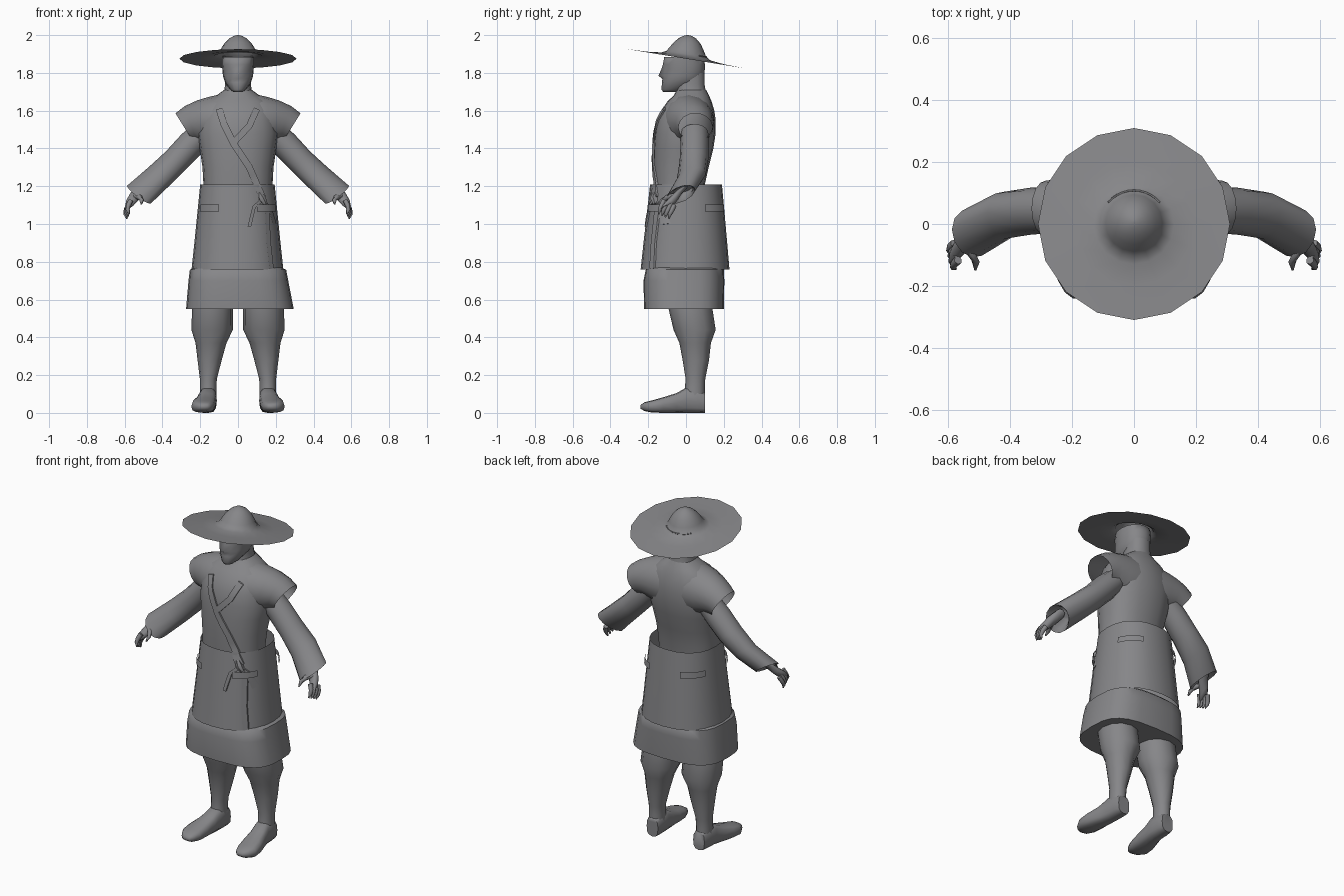
import bpy, bmesh, math
from mathutils import Vector
from mathutils.bvhtree import BVHTree

if "Cube" in bpy.data.objects:
    bpy.data.objects.remove(bpy.data.objects["Cube"])

cloth = bpy.data.materials.new("plain_grey")
cloth.diffuse_color = (0.24, 0.24, 0.25, 1)
cloth.use_nodes = True
cloth.node_tree.nodes["Principled BSDF"].inputs["Base Color"].default_value = cloth.diffuse_color


def finish(name, bm, mirror=False, angle=50):
    bmesh.ops.recalc_face_normals(bm, faces=bm.faces)
    me = bpy.data.meshes.new(name)
    bm.to_mesh(me)
    bm.free()
    me.materials.append(cloth)
    for p in me.polygons:
        p.use_smooth = True
    me.set_sharp_from_angle(angle=math.radians(angle))
    ob = bpy.data.objects.new(name, me)
    bpy.context.collection.objects.link(ob)
    if mirror:
        ob.modifiers.new("mirror", "MIRROR")
    return ob


def ring(c, u, v, n=16, p=2.0):
    """Rounded section around c, spanned by half-axes u and v."""
    c, u, v = Vector(c), Vector(u), Vector(v)
    out = []
    for i in range(n):
        a = 2 * math.pi * i / n
        ca, sa = math.cos(a), math.sin(a)
        out.append(c + u * math.copysign(abs(ca) ** (2 / p), ca)
                   + v * math.copysign(abs(sa) ** (2 / p), sa))
    return out


def loft(name, rings, caps=(False, False), **kw):
    bm = bmesh.new()
    rows = [[bm.verts.new(q) for q in r] for r in rings]
    for a, b in zip(rows, rows[1:]):
        for i in range(len(a)):
            j = (i + 1) % len(a)
            bm.faces.new((a[i], a[j], b[j], b[i]))
    for flag, row in zip(caps, (rows[0], rows[-1])):
        if flag:
            bm.faces.new(row)
    return finish(name, bm, **kw)


def level(z, cx, rx, yf, yb, n=20, p=2.3):
    """Horizontal section given by half width and front/back limits."""
    return ring((cx, (yf + yb) / 2, z), (rx, 0, 0), (0, (yb - yf) / 2, 0), n, p)


def tube(name, pts, radii, n=6, **kw):
    pts = [Vector(p) for p in pts]
    rings = []
    for i, p in enumerate(pts):
        t = (pts[min(i + 1, len(pts) - 1)] - pts[max(i - 1, 0)]).normalized()
        u = t.cross(Vector((0.2, 1, 0.1))).normalized()
        rings.append(ring(p, u * radii[i], t.cross(u) * radii[i], n))
    return loft(name, rings, (True, True), **kw)


# Wide tilted hat: sixteen-sided brim with a softly peaked crown
hat = []
for r, h, tilt in ((.31, 0, 1), (.2, .004, 1), (.13, .012, 1), (.105, .026, .9), (.092, .05, .6),
                   (.072, .082, .3), (.047, .107, .1), (.022, .121, 0), (.004, .125, 0)):
    hat.append([Vector((q.x, q.y + .008 * (1 - tilt), 1.875 + h - .164 * tilt * q.y))
                for q in ring((0, 0, 0), (r, 0, 0), (0, r, 0))])
loft("hat", hat, (False, True), angle=80)
arc = [math.radians(a) for a in range(40, 141, 10)]
tube("hat_cord", [(.109 * math.cos(a), .109 * math.sin(a), 1.902 - .018 * math.sin(a)) for a in arc],
     [.004] * len(arc), 5)

# Head with a nose pulled out of the front edge, and neck
head = [level(*q, n=16, p=2.2) for q in (
    (1.698, 0, .024, -.12, -.05), (1.712, 0, .042, -.13, 0), (1.75, 0, .069, -.127, .07),
    (1.768, 0, .075, -.125, .085), (1.785, 0, .08, -.124, .095), (1.82, 0, .083, -.118, .1),
    (1.845, 0, .086, -.122, .1), (1.885, 0, .085, -.115, .095))]
head[4][12].y -= .022
head[5][12].y -= .012
loft("head", head, (True, True), angle=85)
loft("neck", [level(*q, n=14) for q in (
    (1.63, 0, .1, -.07, .12), (1.69, 0, .075, -.055, .108), (1.74, 0, .068, -.055, .1), (1.80, 0, .067, -.05, .1))])

# Tunic body
tunic = loft("tunic", [level(*q) for q in (
    (1.10, 0, .178, -.17, .09), (1.21, 0, .183, -.172, .1), (1.3, 0, .188, -.175, .12),
    (1.4, 0, .203, -.172, .145), (1.48, 0, .214, -.166, .157), (1.55, 0, .205, -.155, .157),
    (1.6, 0, .195, -.132, .15), (1.65, 0, .165, -.098, .135), (1.68, 0, .115, -.065, .122),
    (1.71, 0, .073, -.048, .107))], (True, False), angle=70)

# Shoulders sloping from the neck to a flared cap over each long sleeve
loft("shoulder_cap", [
    ring((.06, .015, 1.54), (0, 0, .145), (0, .135, 0)),
    ring((.1, .014, 1.54), (0, 0, .145), (0, .137, 0)),
    ring((.15, .02, 1.54), (.005, 0, .133), (0, .13, 0)),
    ring((.205, .032, 1.54), (.012, 0, .114), (0, .115, 0)),
    ring((.25, .044, 1.53), (.032, 0, .094), (0, .1, 0)),
    ring((.285, .05, 1.512), (.046, 0, .074), (0, .09, 0))], mirror=True, angle=80)
loft("sleeve", [
    ring((.19, .045, 1.48), (.045, 0, .05), (0, .074, 0), 12),
    ring((.25, .045, 1.42), (.05, 0, .054), (0, .074, 0), 12),
    ring((.33, .042, 1.335), (.051, 0, .05), (0, .076, .005), 12),
    ring((.42, .028, 1.25), (.054, .01, .05), (0, .076, .01), 12),
    ring((.524, -.03, 1.156), (.064, .012, .046), (0, .077, .018), 12),
    ring((.515, -.024, 1.165), (.052, .01, .037), (0, .06, .015), 12),
    ring((.48, 0, 1.195), (.03, .006, .024), (0, .04, .01), 12)], (False, True), mirror=True)

# Hands with curled fingers and thumb
loft("palm", [
    ring((.515, -.02, 1.185), (.026, 0, .012), (0, .03, .012), 8),
    ring((.545, -.055, 1.148), (.026, 0, .014), (-.008, .034, .016), 8),
    ring((.572, -.085, 1.112), (.019, 0, .014), (-.012, .045, .02), 8),
    ring((.583, -.095, 1.095), (.013, 0, .01), (-.01, .038, .016), 8)], (True, True), mirror=True, angle=70)
for i in range(4):
    y, z, x = -.063 - .018 * i, 1.088 + .008 * i, -.004 * i
    tube("finger", [(.58 + x, y, z + .012), (.593 + x, y - .012, z - .015),
                    (.596 + x, y - .022, z - .036), (.588 + x, y - .028, z - .06)],
         [.014, .013, .011, .004], mirror=True, angle=70)
tube("thumb", [(.545, -.06, 1.15), (.522, -.095, 1.143), (.51, -.125, 1.125), (.512, -.148, 1.105)],
     [.018, .016, .012, .004], mirror=True, angle=70)

# Waist wrap and wider lower skirt, closed underneath
wrap = loft("waist_wrap", [level(*q, n=24) for q in (
    (1.21, -.003, .197, -.19, .19), (1.06, -.003, .212, -.207, .204),
    (.9, -.003, .228, -.225, .218), (.76, -.003, .243, -.24, .23))])
loft("lower_skirt", [level(*q, n=24, p=3) for q in (
    (.785, 0, .2, -.19, .17), (.758, 0, .255, -.213, .2), (.7, .002, .264, -.225, .203),
    (.55, .01, .285, -.222, .2))], (False, True))

# Thin belt pieces hugging the corners of the waist
for k in range(4):
    bm, rows = bmesh.new(), []
    for j in range(7):
        a = math.radians(45 + 90 * k - 21 + 7 * j)
        ca, sa = math.cos(a), math.sin(a)
        rows.append([bm.verts.new((math.copysign(abs(ca) ** .85 * r, ca), math.copysign(abs(sa) ** .85 * r, sa), z))
                     for r, z in ((.219, 1.066), (.2155, 1.102))])
    for a, b in zip(rows, rows[1:]):
        bm.faces.new((a[0], b[0], b[1], a[1]))
    finish("belt_piece", bm)

# Sash and ties laid over the front of the garments
trees = []
for ob in (tunic, wrap):
    bm = bmesh.new()
    bm.from_mesh(ob.data)
    trees.append(BVHTree.FromBMesh(bm))
    bm.free()


def front(x, z, last):
    hits = [t.ray_cast(Vector((x, -1, z)), Vector((0, 1, 0)))[0] for t in trees]
    ys = [h.y for h in hits if h]
    return min(ys) if ys else last


def ribbon(name, pts, width):
    """Flat band with turned-in edges, following the cloth below it."""
    path = []
    for (x0, z0), (x1, z1) in zip(pts, pts[1:]):
        path += [(x0 + (x1 - x0) * i / 4, z0 + (z1 - z0) * i / 4) for i in range(4)]
    path.append(pts[-1])
    rings, last = [], -.12
    for i, (x, z) in enumerate(path):
        a, b = path[max(i - 1, 0)], path[min(i + 1, len(path) - 1)]
        d = Vector((b[0] - a[0], b[1] - a[1])).normalized() * width / 2
        lo, hi = [], []
        for s in (-1, 1):
            px, pz = x - s * d.y, z + s * d.x
            last = front(px, pz, last)
            lo.append(Vector((px, last + .004, pz)))
            hi.append(Vector((px, last - .009, pz)))
        rings.append([lo[0], hi[0], hi[1], lo[1]])
    loft(name, rings, (True, True), angle=40)


ribbon("sash", [(-.1, 1.61), (-.075, 1.53), (-.02, 1.42), (.06, 1.3), (.13, 1.14)], .036)
ribbon("collar_band", [(.1, 1.61), (.06, 1.52), (-.015, 1.44)], .034)
ribbon("long_tie", [(.13, 1.14), (.155, 1.06), (.163, .9), (.178, .765)], .022)
ribbon("inner_tie", [(.13, 1.13), (.085, 1.09), (.06, .985)], .018)
ribbon("outer_tie", [(.13, 1.13), (.17, 1.08), (.195, 1.0)], .018)
ky = front(.13, 1.13, -.15)
tube("knot", [(.112, ky - .004, 1.165), (.128, ky - .01, 1.135), (.145, ky - .002, 1.105)], [.012, .021, .012])

# Baggy knee breeches, calves and shoes
loft("leg", [level(*q, n=12, p=2.1) for q in (
    (.78, .125, .1, -.1, .13), (.55, .135, .108, -.092, .14), (.44, .137, .11, -.066, .157),
    (.37, .143, .082, -.035, .132), (.28, .15, .064, -.018, .122), (.18, .157, .045, -.002, .102),
    (.13, .158, .044, -.006, .1), (.05, .158, .044, -.01, .1))], mirror=True)
loft("shoe", [ring((cx, y, (h + b) / 2), (w, 0, 0), (0, 0, (h - b) / 2), 12, 2.8) for y, cx, w, h, b in (
    (.1, .156, .038, .11, 0), (.06, .158, .046, .13, 0), (.0, .16, .048, .133, 0), (-.05, .168, .053, .105, 0),
    (-.12, .18, .062, .083, 0), (-.18, .186, .061, .066, .002), (-.22, .182, .042, .056, .01),
    (-.24, .178, .02, .042, .022))], (True, True), mirror=True, angle=65)
